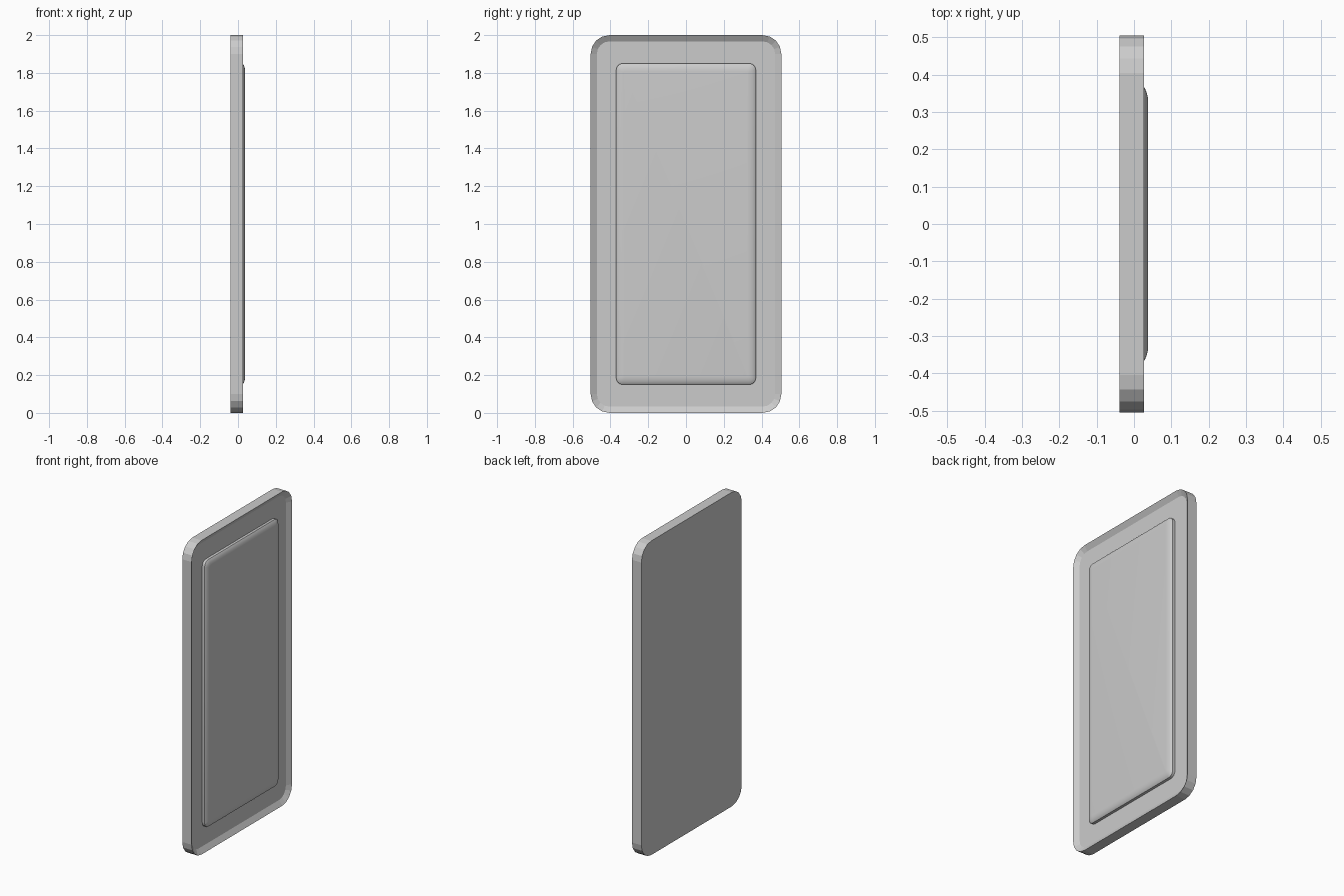
import bpy, bmesh, math

if "Cube" in bpy.data.objects:
    bpy.data.objects.remove(bpy.data.objects["Cube"])

SEG = 4  # facets per rounded corner


def outline(half_w, half_h, radius):
    # rounded rectangle in the YZ plane, centred on z = 1
    pts = []
    for i, (sy, sz) in enumerate(((1, 1), (-1, 1), (-1, -1), (1, -1))):
        for k in range(SEG + 1):
            a = math.pi / 2 * (i + k / SEG)
            pts.append((sy * (half_w - radius) + radius * math.cos(a),
                        1 + sz * (half_h - radius) + radius * math.sin(a)))
    return pts


def stacked(name, layers):
    # skin a stack of rounded outlines (x, half width, half height, radius)
    bm = bmesh.new()
    rings = [[bm.verts.new((x, y, z)) for y, z in outline(w, h, r)]
             for x, w, h, r in layers]
    for a, b in zip(rings, rings[1:]):
        n = len(a)
        for i in range(n):
            j = (i + 1) % n
            bm.faces.new((a[i], a[j], b[j], b[i]))
    bm.faces.new(list(reversed(rings[0])))
    bm.faces.new(rings[-1])
    bmesh.ops.recalc_face_normals(bm, faces=bm.faces[:])
    mesh = bpy.data.meshes.new(name)
    bm.to_mesh(mesh)
    bm.free()
    obj = bpy.data.objects.new(name, mesh)
    bpy.context.collection.objects.link(obj)
    return obj


FLOOR = 0.007

# slab with a sloped lip running down to a recessed floor
stacked("door_slab", [
    (-0.039, 0.505, 1.0, 0.10),
    (0.027, 0.505, 1.0, 0.10),
    (FLOOR, 0.472, 0.967, 0.067),
])

# raised panel with a softly rounded edge
W, H, R = 0.37, 0.85, 0.035
edge = [(FLOOR, 0.0), (0.024, 0.0), (0.029, 0.006),
        (0.034, 0.018), (0.037, 0.030), (0.038, 0.042)]
panel = stacked("raised_panel", [
    (x, W - d, H - d, max(R - d * 0.7, 0.004)) for x, d in edge])
bpy.context.view_layer.objects.active = panel
panel.select_set(True)
bpy.ops.object.shade_smooth_by_angle(angle=math.radians(30))
